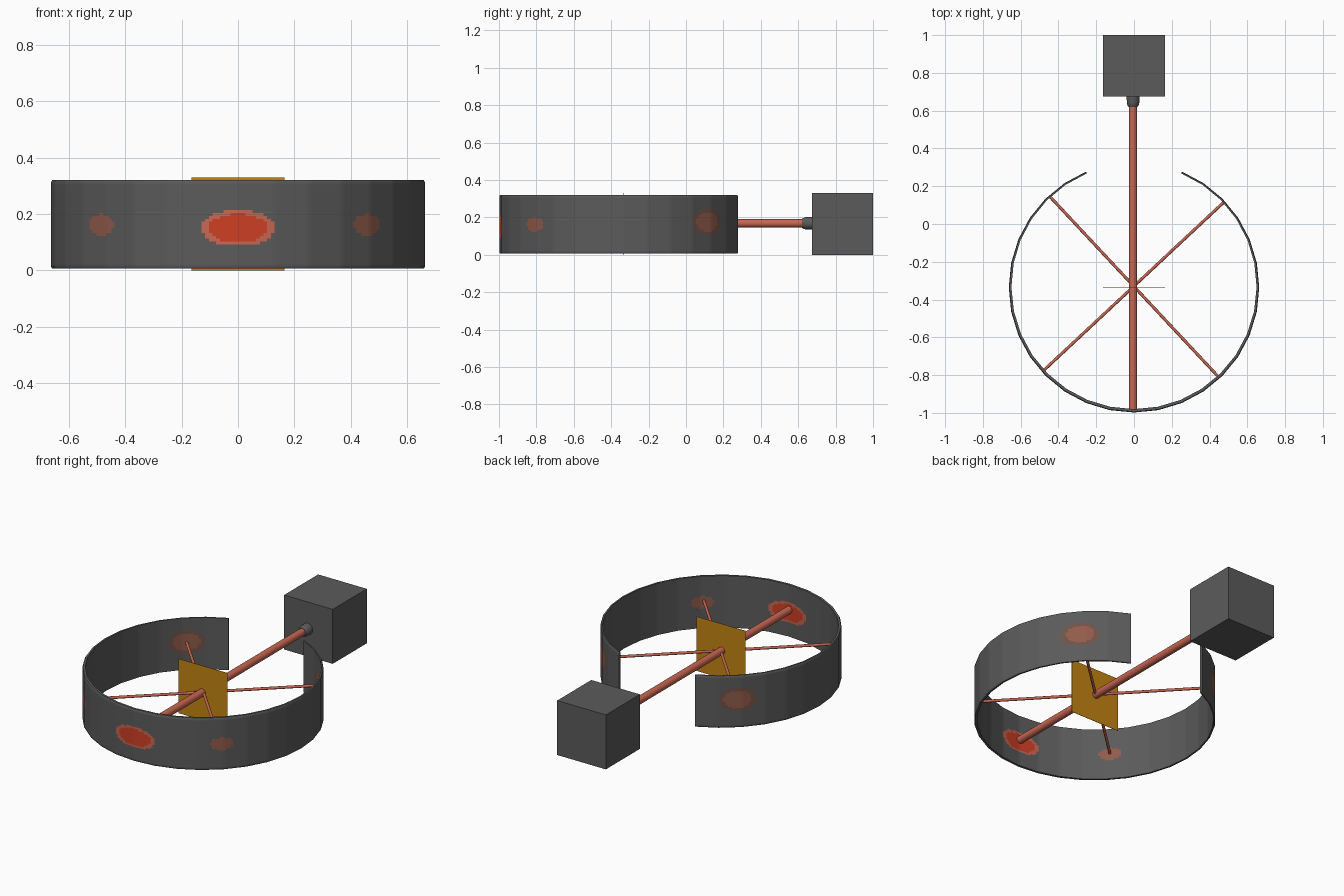
import bpy, bmesh, math
from mathutils import Vector

if "Cube" in bpy.data.objects:
    bpy.data.objects.remove(bpy.data.objects["Cube"])


def material(name, rgb):
    m = bpy.data.materials.new(name)
    m.diffuse_color = (*rgb, 1)
    m.use_nodes = True
    m.node_tree.nodes["Principled BSDF"].inputs["Base Color"].default_value = m.diffuse_color
    return m


GREY = material("dark grey", (0.105, 0.105, 0.105))
SALMON = material("salmon", (0.58, 0.135, 0.085))
RED = material("red", (0.62, 0.05, 0.018))
BROWN = material("brown", (0.28, 0.105, 0.068))
DARK_BROWN = material("dark brown", (0.165, 0.085, 0.062))
ORANGE = material("orange", (0.56, 0.23, 0.006))

CY, R, MID = -0.335, 0.663, 0.168      # ring centre, radius, spoke height


def finish(name, bm, mats, smooth=True):
    bmesh.ops.recalc_face_normals(bm, faces=bm.faces)
    mesh = bpy.data.meshes.new(name)
    bm.to_mesh(mesh)
    bm.free()
    for m in mats:
        mesh.materials.append(m)
    ob = bpy.data.objects.new(name, mesh)
    bpy.context.collection.objects.link(ob)
    if smooth:
        bpy.ops.object.select_all(action='DESELECT')
        ob.select_set(True)
        bpy.context.view_layer.objects.active = ob
        bpy.ops.object.shade_smooth_by_angle(angle=math.radians(35))
    return ob


def box(name, centre, size, mat):
    bm = bmesh.new()
    bmesh.ops.create_cube(bm, size=1)
    for v in bm.verts:
        v.co = Vector(c + a * s for c, a, s in zip(centre, v.co, size))
    return finish(name, bm, [mat], False)


def lathe_rod(name, start, end, profile, mat, sides):
    """Round bar along start-end; profile holds (fraction, radius) pairs."""
    a, b = Vector(start), Vector(end)
    rot = (b - a).to_track_quat('Z', 'Y')
    bm = bmesh.new()
    rings = []
    for t, r in profile:
        c = a.lerp(b, t)
        rings.append([bm.verts.new(c + rot @ Vector((
            r * math.cos(math.tau * i / sides), r * math.sin(math.tau * i / sides), 0)))
            for i in range(sides)])
    for lo, hi in zip(rings, rings[1:]):
        for i in range(sides):
            j = (i + 1) % sides
            bm.faces.new((lo[i], lo[j], hi[j], hi[i]))
    bm.faces.new(rings[0])
    bm.faces.new(rings[-1])
    return finish(name, bm, [mat])


# Painted spots: angle, height, half width, half height, rim material, core material, core size
SPOTS = [(270, 0.150, 0.128, 0.061, 1, 2, 0.80),
         (222.5, 0.162, 0.062, 0.037, 3, 3, 0.8),
         (314, 0.162, 0.062, 0.037, 3, 3, 0.8),
         (43, 0.175, 0.102, 0.068, 4, 3, 0.75),
         (133, 0.175, 0.102, 0.068, 4, 3, 0.75)]


def spot_index(p):
    angle = math.degrees(math.atan2(p.y - CY, p.x))
    for a, z, w, h, rim, core, size in SPOTS:
        d = (angle - a + 180) % 360 - 180
        u = abs(math.radians(d) * R / w)
        v = abs((p.z - z) / h)
        dist = (u ** 2.3 + v ** 2.3) ** (1 / 2.3)
        if dist < 1:
            return core if dist < size else rim
    return 0


# Open ring of 28 flat segments, thicker at the front, with chamfered rims
def build_ring():
    segs, sub, rows, low, high, ch = 28, 10, 30, 0.006, 0.32, 0.006
    bm = bmesh.new()
    wall = [low + ch + (high - low - 2 * ch) * k / rows for k in range(rows + 1)]

    def corner(i):
        a = math.radians(112.5 + 11.25 * i)
        thick = 0.014 - 0.004 * math.sin(a)
        return Vector((math.cos(a), math.sin(a), 0)), thick

    columns = []
    for i in range(segs * sub + 1):
        k, f = min(i // sub, segs - 1), i / sub - min(i // sub, segs - 1)
        (d0, t0), (d1, t1) = corner(k), corner(k + 1)
        d, t = d0.lerp(d1, f), t0 + (t1 - t0) * f
        section = [(R - ch * 0.6, low)] + [(R, z) for z in wall] + [(R - ch * 0.6, high)]
        section += [(R - t, high)] + [(R - t, z) for z in reversed(wall)] + [(R - t, low)]
        columns.append([bm.verts.new((d.x * r, CY + d.y * r, z)) for r, z in section])
    n = len(columns[0])
    for a, b in zip(columns, columns[1:]):
        for j in range(n):
            k = (j + 1) % n
            f = bm.faces.new((a[j], a[k], b[k], b[j]))
            f.material_index = spot_index(f.calc_center_median())
    bm.faces.new(columns[0])
    bm.faces.new(columns[-1])
    finish("open_ring", bm, [GREY, SALMON, RED, BROWN, DARK_BROWN])


build_ring()

# Block, neck and main shaft
box("end_block", (0, 0.837, 0.165), (0.326, 0.326, 0.33), GREY)
lathe_rod("neck", (-0.005, 0.62, MID), (-0.005, 0.68, MID),
          [(0, 0.024), (0.12, 0.029), (0.35, 0.033), (1, 0.034)], GREY, 20)
lathe_rod("main_shaft", (-0.005, -0.985, MID), (-0.005, 0.64, MID),
          [(0, 0.022), (1, 0.022)], SALMON, 20)

# Thin crossing spokes
for name, a, b in (("spoke_a", (-0.448, 0.148), (0.448, -0.81)),
                   ("spoke_b", (0.475, 0.115), (-0.478, -0.775))):
    lathe_rod(name, (*a, MID), (*b, MID), [(0, 0.008), (1, 0.008)], SALMON, 12)

# Square plate standing at the ring centre
box("centre_plate", (0, CY, 0.165), (0.33, 0.002, 0.33), ORANGE)
